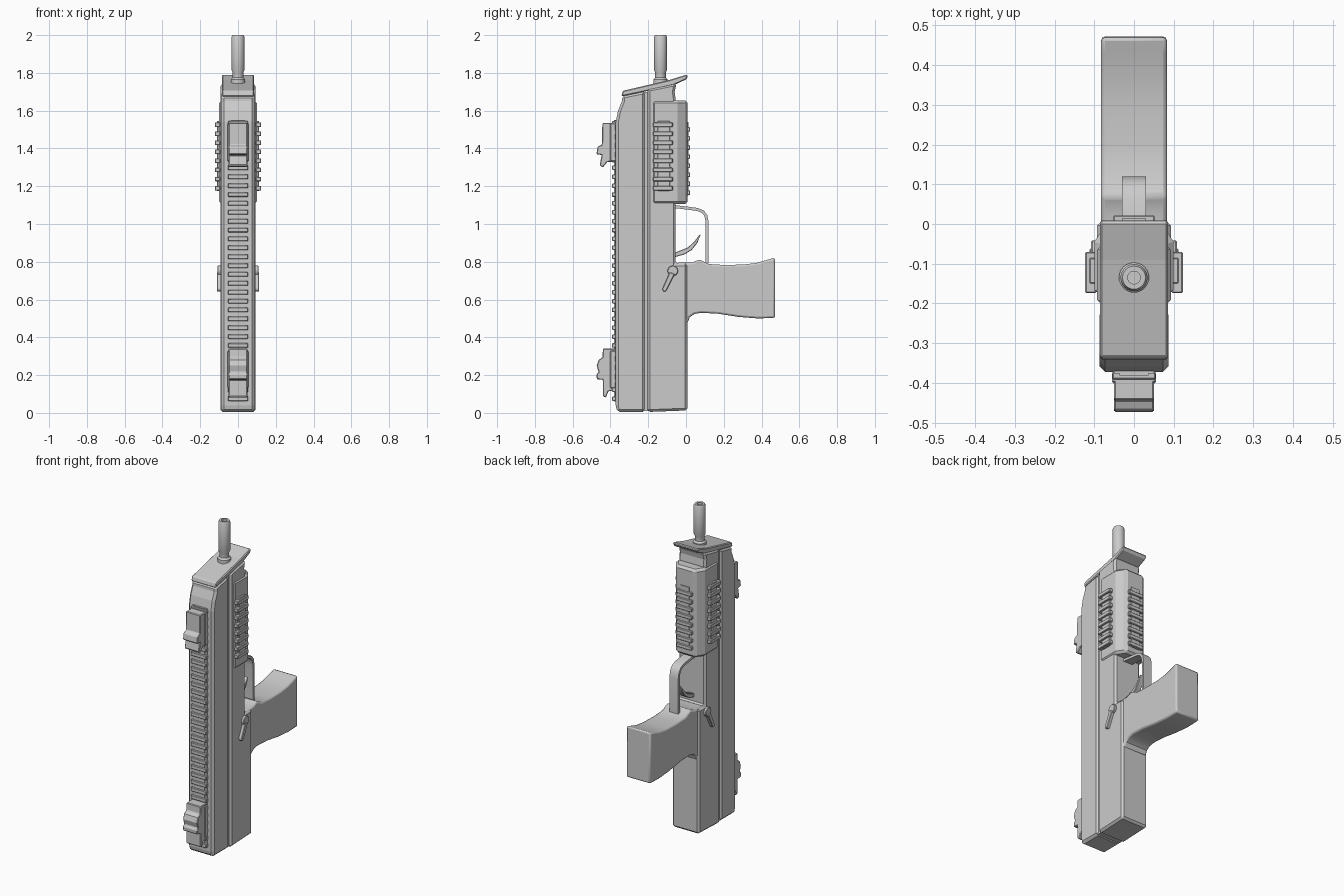
import bpy, bmesh, math
from mathutils import Vector


def finish(name, bm, bevel=0.0, seg=1, smooth=False):
    bmesh.ops.recalc_face_normals(bm, faces=bm.faces)
    me = bpy.data.meshes.new(name)
    bm.to_mesh(me)
    bm.free()
    ob = bpy.data.objects.new(name, me)
    bpy.context.collection.objects.link(ob)
    if bevel:
        m = ob.modifiers.new("bevel", 'BEVEL')
        m.width, m.segments, m.limit_method = bevel, seg, 'ANGLE'
        m.angle_limit = math.radians(40)
    if smooth:
        bpy.context.view_layer.objects.active = ob
        ob.select_set(True)
        bpy.ops.object.shade_smooth_by_angle(angle=math.radians(35))
        ob.select_set(False)
    return ob


def extrude(name, pts, vec, bevel=0.0, seg=1, smooth=False):
    bm = bmesh.new()
    f = bm.faces.new([bm.verts.new(p) for p in pts])
    r = bmesh.ops.extrude_face_region(bm, geom=[f])
    bmesh.ops.translate(bm, vec=vec, verts=[v for v in r['geom'] if isinstance(v, bmesh.types.BMVert)])
    return finish(name, bm, bevel, seg, smooth)


# side profile (y, z) extruded across x
def profile(name, yz, x0, x1, **kw):
    return extrude(name, [(x0, y, z) for y, z in yz], (x1 - x0, 0, 0), **kw)


# plan section (x, y) mirrored in x and extruded up z
def section(name, half, z0, z1, **kw):
    pts = half + [(-x, y) for x, y in reversed(half)]
    return extrude(name, [(x, y, z0) for x, y in pts], (0, 0, z1 - z0), **kw)


def box(name, x0, x1, y0, y1, z0, z1, **kw):
    return profile(name, [(y0, z0), (y1, z0), (y1, z1), (y0, z1)], x0, x1, **kw)


# strip of thickness t following a path in the side plane
def strip(name, path, t, hw):
    p = [Vector(q) for q in path]
    left, right = [], []
    for i, q in enumerate(p):
        d = (p[min(i + 1, len(p) - 1)] - p[max(i - 1, 0)]).normalized()
        n = Vector((-d.y, d.x)) * t / 2
        left.append(tuple(q + n))
        right.append(tuple(q - n))
    return profile(name, left + right[::-1], -hw, hw, smooth=True)


def lathe(name, rz, cx, cy, n=24):
    bm = bmesh.new()
    rings = [[bm.verts.new((cx + r * math.cos(a), cy + r * math.sin(a), z))
              for a in [2 * math.pi * i / n for i in range(n)]] for r, z in rz]
    for a, b in zip(rings, rings[1:]):
        for i in range(n):
            bm.faces.new((a[i], a[(i + 1) % n], b[(i + 1) % n], b[i]))
    bm.faces.new(rings[0])
    bm.faces.new(rings[-1])
    return finish(name, bm, smooth=True)


# receiver halves with a recessed seam between them
profile("upper_body", [(-0.365, 0.005), (-0.215, 0.005), (-0.215, 1.705), (-0.338, 1.68),
                       (-0.34, 1.65), (-0.36, 1.60), (-0.372, 1.54), (-0.372, 0.04)],
        -0.087, 0.087, bevel=0.014)
box("body_seam", -0.078, 0.078, -0.23, -0.19, 0.01, 1.70)
profile("lower_body", [(-0.203, 0.005), (0.008, 0.013), (0.008, 0.79), (-0.055, 0.79),
                       (-0.055, 1.66), (-0.06, 1.70), (-0.05, 1.745), (-0.203, 1.715)],
        -0.093, 0.093, bevel=0.012)

# sloped muzzle plate and nose block
profile("muzzle_plate", [(-0.342, 1.675), (-0.2, 1.705), (-0.065, 1.735), (0.0, 1.765),
                         (0.012, 1.785), (0.0, 1.79), (-0.09, 1.762), (-0.335, 1.705)],
        -0.085, 0.085, bevel=0.005)

# barrel with hollow bore
lathe("barrel", [(0.038, 1.70), (0.038, 1.765), (0.028, 1.775), (0.028, 1.80), (0.034, 1.815),
                 (0.034, 1.99), (0.029, 2.0), (0.016, 2.0), (0.016, 1.92)], 0, -0.135)

# foregrip with chamfered section and ribbed rails on three faces
section("foregrip", [(0.097, -0.18), (0.1, -0.165), (0.1, -0.045), (0.065, 0.008)],
        1.105, 1.655, bevel=0.014)
for s in (-1, 1):
    box("foregrip_side_panel", s * 0.09, s * 0.112, -0.15, -0.085, 1.175, 1.545, bevel=0.003)
box("foregrip_under_panel", -0.03, 0.03, 0.0, 0.014, 1.15, 1.54)
for i in range(8):
    z = 1.19 + i * 0.048
    for s in (-1, 1):
        box("foregrip_side_rib", s * 0.095, s * 0.123, -0.174, -0.07, z - 0.012, z + 0.012, bevel=0.003)
    box("foregrip_under_rib", -0.052, 0.052, 0.0, 0.022, z - 0.037, z - 0.013, bevel=0.003)

# pistol grip
profile("pistol_grip", [(-0.05, 0.795), (0.03, 0.795), (0.07, 0.812), (0.12, 0.788), (0.2, 0.783),
                        (0.3, 0.785), (0.37, 0.793), (0.43, 0.81), (0.47, 0.822), (0.472, 0.503),
                        (0.38, 0.50), (0.28, 0.508), (0.17, 0.525), (0.08, 0.53), (0.045, 0.524),
                        (0.02, 0.507), (0.008, 0.475), (-0.05, 0.475)],
        -0.083, 0.083, bevel=0.01, seg=2, smooth=True)

# trigger and guard
strip("trigger_guard", [(-0.06, 1.092), (0.0, 1.085), (0.06, 1.077), (0.09, 1.065), (0.105, 1.045),
                        (0.112, 1.01), (0.112, 0.79)], 0.016, 0.03)
profile("trigger", [(-0.06, 0.825), (-0.01, 0.838), (0.03, 0.862), (0.06, 0.90), (0.078, 0.945),
                    (0.07, 0.942), (0.045, 0.908), (0.01, 0.876), (-0.06, 0.848)],
        -0.018, 0.018, bevel=0.003, smooth=True)

# selector lever on both sides
for s in (-1, 1):
    disc = [(-0.07 + 0.028 * math.cos(i * math.pi / 8), 0.752 + 0.028 * math.sin(i * math.pi / 8))
            for i in range(16)]
    profile("lever_pivot", disc, s * 0.08, s * 0.108, bevel=0.003, smooth=True)
    profile("lever_arm", [(-0.086, 0.745), (-0.06, 0.735), (-0.105, 0.645), (-0.118, 0.642), (-0.126, 0.655)],
            s * 0.09, s * 0.112, bevel=0.003)

# full-length toothed rail on the front
box("sight_rail_core", -0.037, 0.037, -0.382, -0.36, 0.06, 1.55)
box("sight_rail_base", -0.05, 0.05, -0.376, -0.36, 0.06, 1.55)
for i in range(32):
    z = 0.075 + i * 0.047
    box("sight_rail_tooth", -0.054, 0.054, -0.391, -0.365, z - 0.012, z + 0.012, bevel=0.003)

# folding sights at both ends of the rail
profile("muzzle_sight", [(-0.375, 1.535), (-0.443, 1.535), (-0.445, 1.42), (-0.468, 1.41), (-0.474, 1.37),
                         (-0.447, 1.365), (-0.457, 1.31), (-0.44, 1.30), (-0.415, 1.33), (-0.375, 1.325)],
        -0.05, 0.05, bevel=0.004)
profile("rear_sight", [(-0.375, 0.34), (-0.44, 0.34), (-0.442, 0.295), (-0.463, 0.28), (-0.473, 0.25),
                       (-0.463, 0.215), (-0.474, 0.205), (-0.472, 0.178), (-0.44, 0.175), (-0.44, 0.09),
                       (-0.425, 0.08), (-0.41, 0.115), (-0.375, 0.115)],
        -0.05, 0.05, bevel=0.004)
for z0, z1 in ((1.33, 1.535), (0.13, 0.33)):
    box("sight_clamp", -0.055, 0.055, -0.402, -0.372, z0, z1, bevel=0.005)
